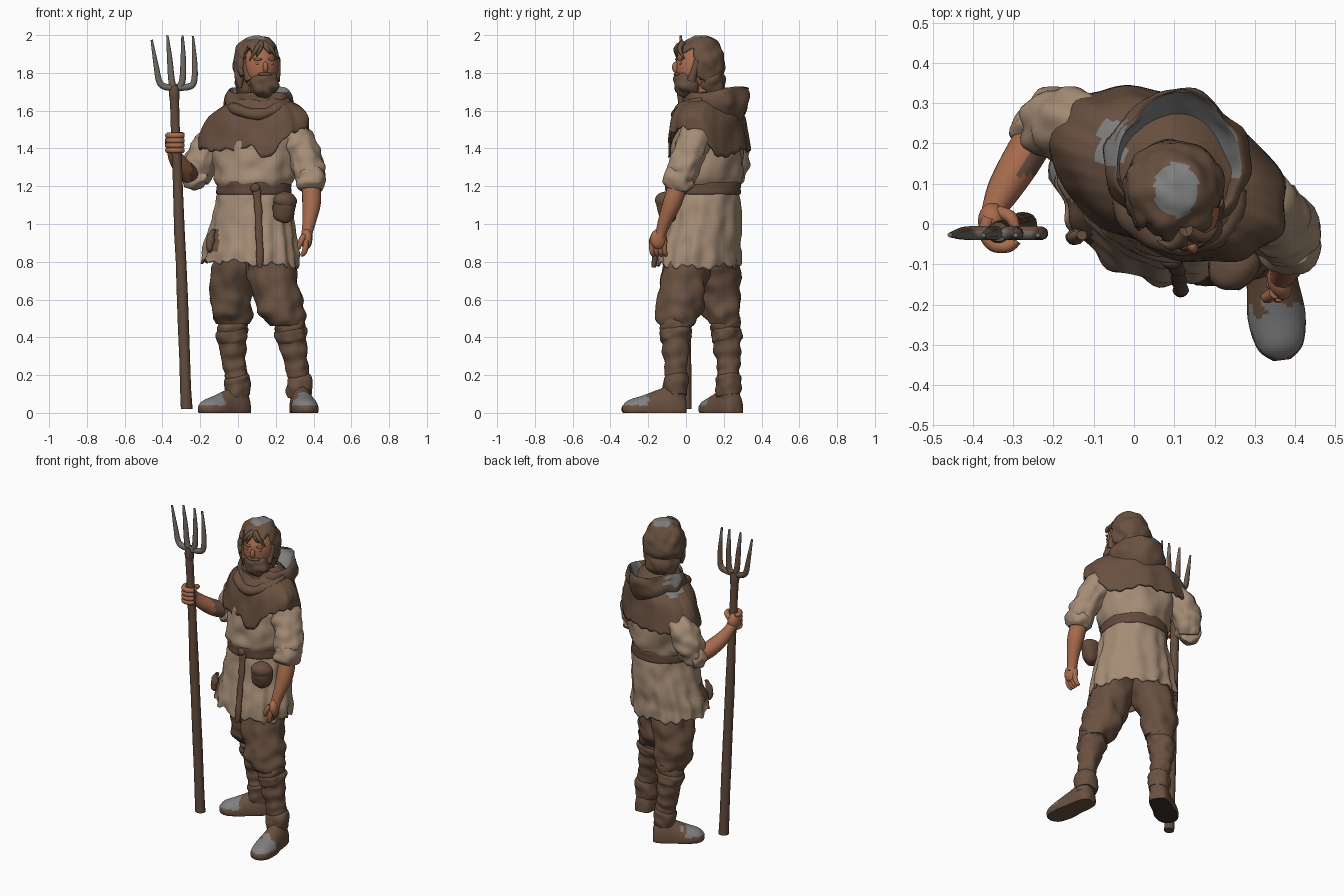
import bpy, bmesh, math
from mathutils import Vector, Matrix, noise

if "Cube" in bpy.data.objects:
    bpy.data.objects.remove(bpy.data.objects["Cube"])

def mat(name, r, g, b):
    m = bpy.data.materials.new(name)
    lin = [c / 12.92 if c < 0.04 else ((c + 0.055) / 1.055) ** 2.4 for c in (r, g, b)]
    m.diffuse_color = (*lin, 1)
    m.use_nodes = True
    m.node_tree.nodes["Principled BSDF"].inputs["Base Color"].default_value = m.diffuse_color
    return m

BROWN = mat("brown_wool", 0.41, 0.315, 0.25)
LINEN = mat("linen", 0.645, 0.55, 0.46)
SKIN = mat("skin", 0.65, 0.42, 0.30)
GREY = mat("worn_grey", 0.50, 0.50, 0.50)
DARK = mat("dark_sole", 0.22, 0.19, 0.18)
LEATHER = mat("belt_leather", 0.39, 0.29, 0.23)
WOOD = mat("wood", 0.39, 0.30, 0.24)
IRON = mat("iron", 0.44, 0.415, 0.39)
TURN = math.radians(-24)      # body turned to its right
HEAD = math.radians(14)       # head turned to its left

def finish(name, bm, mats, rule=None, thick=0):
    bmesh.ops.recalc_face_normals(bm, faces=bm.faces)
    bm.normal_update()
    for f in bm.faces:
        f.smooth = True
        if rule:
            f.material_index = int(rule(f.calc_center_median(), f.normal))
    me = bpy.data.meshes.new(name)
    bm.to_mesh(me)
    bm.free()
    for m in mats:
        me.materials.append(m)
    ob = bpy.data.objects.new(name, me)
    bpy.context.collection.objects.link(ob)
    if thick:
        s = ob.modifiers.new("thickness", 'SOLIDIFY')
        s.thickness, s.offset = thick, -1
        s.material_offset = 1 if name == "tunic_skirt" else 0   # brown lining
    return ob

def curve_points(pts, sub):
    """Smooth interpolation through (x, y, z, a, b) stations."""
    pts = [tuple(p) + ((p[3],) if len(p) == 4 else ()) for p in pts]
    out = []
    for i in range(len(pts) - 1):
        p0, p1, p2, p3 = pts[max(i - 1, 0)], pts[i], pts[i + 1], pts[min(i + 2, len(pts) - 1)]
        for s in range(sub):
            t = s / sub
            out.append([0.5 * (2 * b + (c - a) * t + (2 * a - 5 * b + 4 * c - d) * t * t
                               + (3 * b - a - 3 * c + d) * t ** 3) for a, b, c, d in zip(p0, p1, p2, p3)])
    return out + [list(pts[-1])]

def loft(name, pts, mats, n=32, rot=0.0, flat=True, folds=0, k=12, bump=0, freq=14,
         warp=None, rule=None, sub=5, cap=True, thick=0):
    """Elliptical rings along a path, level (flat) or square to the path."""
    st = curve_points(pts, sub)
    bm = bmesh.new()
    u = Vector((math.cos(rot), math.sin(rot), 0))
    v = Vector((-math.sin(rot), math.cos(rot), 0))
    rings = []
    for i, (x, y, z, a, b) in enumerate(st):
        c, t = Vector((x, y, z)), i / (len(st) - 1)
        if not flat:
            d = (Vector(st[min(i + 1, len(st) - 1)][:3]) - Vector(st[max(i - 1, 0)][:3])).normalized()
            w = u - d * u.dot(d)
            u = w.normalized() if w.length > 0.05 else d.orthogonal().normalized()
            v = d.cross(u)
        ring = []
        for j in range(n):
            ang = 2 * math.pi * j / n
            r = u * (max(a, 0.001) * math.cos(ang)) + v * (max(b, 0.001) * math.sin(ang))
            co = c + r * (1 + folds * t * math.cos(k * ang + 1.5 * math.sin(2 * ang + 1)))
            if bump:
                co += r.normalized() * bump * noise.noise(co * freq)
            if warp:
                co = warp(co, ang, t)
            ring.append(bm.verts.new(co))
        rings.append(ring)
    for r0, r1 in zip(rings, rings[1:]):
        for j in range(n):
            bm.faces.new((r0[j], r0[(j + 1) % n], r1[(j + 1) % n], r1[j]))
    if cap:
        bm.faces.new(rings[0])
        bm.faces.new(rings[-1])
    return finish(name, bm, mats, rule, thick)

def ball(name, c, r, mats, rot=0.0, bump=0, freq=16, keep=None, rule=None, seg=32, thick=0):
    bm = bmesh.new()
    bmesh.ops.create_uvsphere(bm, u_segments=seg, v_segments=seg * 2 // 3, radius=1)
    if keep:
        bad = [f for f in bm.faces if not keep(f.calc_center_median())]
        bmesh.ops.delete(bm, geom=bad, context='FACES')
    m = Matrix.Translation(c) @ Matrix.Rotation(rot, 4, 'Z') @ Matrix.Diagonal((*r, 1))
    for vt in bm.verts:
        n = vt.co.copy()
        vt.co = m @ n
        if bump:
            vt.co += n * bump * noise.noise(vt.co * freq)
    return finish(name, bm, mats, rule, thick)

# Trousers, wrapped calves and boots
legs = {
    "right": ([(.03, .13, .92, .13), (-.01, .15, .75, .13), (-.035, .175, .62, .11), (-.035, .185, .53, .11),
               (-.03, .2, .47, .08)],
              [(-.03, .205, .5, .078), (-.033, .215, .4, .077), (-.02, .225, .25, .06), (-.003, .225, .16, .058),
               (.0, .23, .06, .055)], (.05, .27), (-.2, .095), DARK),
    "left": ([(.16, .06, .92, .14), (.175, .0, .75, .132), (.212, -.025, .62, .122), (.232, -.042, .53, .122),
              (.26, -.05, .46, .085)],
             [(.268, -.055, .5, .08), (.282, -.053, .4, .078), (.312, -.055, .25, .058), (.325, -.055, .16, .056),
              (.332, -.06, .06, .055)], (.325, .0), (.368, -.338), BROWN),
}
FOOT = [(0, .03, .07), (.05, .05, .11), (.2, .062, .15), (.42, .064, .125), (.68, .072, .092), (.9, .057, .067), (1, .022, .035)]

def on_floor(co, ang, t):
    co.z = max(co.z, 0)
    return co

def wraps(co, ang, t):
    co.z += 0.012 * math.sin(ang + 1)
    return co

for side, (thigh, calf, heel, toe, sole) in legs.items():
    loft(side + "_trouser_leg", thigh, [BROWN], bump=.025, freq=14, sub=7)
    loft(side + "_calf_wrap", [(x, y, z, r * (1 + .03 * (-1) ** i)) for i, (x, y, z, r, _) in
                               enumerate(curve_points([c + (c[3],) for c in calf], 4))],
         [BROWN], warp=wraps, bump=.01, freq=20, sub=3)
    x, y, z, r = calf[1]
    loft(side + "_legging_cuff", [(x, y, z + .045, r * .95), (x, y, z + .03, r * 1.08), (x, y, z - .01, r * 1.06),
                                  (x, y, z - .03, r * .9)], [BROWN], warp=wraps, bump=.015, freq=20)
    x, y, z, r = calf[3]
    loft(side + "_boot_top", [(x, y, .2, .053), (x, y, .185, .066), (x, y, .14, .068), (x, y, .09, .062)],
         [BROWN], warp=wraps, bump=.012, freq=20)
    h, tv = Vector((*heel, 0)), Vector((*toe, 0))
    pts = [(*(h.lerp(tv, s))[:2], .02, w, top - .02) for s, w, top in FOOT]
    def boot_colour(c, n, h=h, tv=tv):
        s = (c - h).dot(tv - h) / (tv - h).length_squared + .15 * noise.noise(c * 25)
        return 2 if n.z < -.8 else 1 if n.z > .3 and s > .6 and c.z > .04 else 0
    loft(side + "_boot", pts, [BROWN, GREY, sole], n=48, flat=False, warp=on_floor, rule=boot_colour, sub=9)

# Tunic: bloused body, belt and ragged skirt
loft("tunic_body", [(.085, .1, 1.18, .18, .17), (.085, .1, 1.23, .21, .19), (.09, .11, 1.3, .222, .192),
                    (.09, .115, 1.42, .23, .178), (.09, .12, 1.5, .21, .15), (.1, .12, 1.6, .09, .08)],
     [LINEN], n=64, rot=TURN, bump=.018, freq=12)

def ragged(co, ang, t):
    co.z += t ** 4 * (.01 * math.sin(7 * ang) + .008 * math.sin(23 * ang) + .018 * math.cos(ang + 2.6))
    return co

def skirt_patch(c, n):
    return -.165 < c.x < -.105 and .86 < c.z < .965 + .1 * (c.x + .13) and c.y < .06

loft("tunic_skirt", [(.085, .1, 1.2, .18, .175), (.085, .098, 1.13, .2, .187), (.078, .092, 1.0, .224, .196),
                     (.068, .074, .87, .253, .208), (.065, .07, .788, .262, .212)],
     [LINEN, BROWN], n=112, rot=TURN, folds=.035, k=14, bump=.012, warp=ragged, rule=skirt_patch, cap=False, thick=.012)
loft("belt", [(.085, .1, 1.155, .18, .175), (.085, .1, 1.16, .198, .19), (.085, .1, 1.19, .199, .191),
              (.085, .1, 1.22, .196, .19), (.085, .1, 1.225, .18, .175)], [LEATHER], n=48, rot=TURN, bump=.006)
loft("belt_strap", [(.095, -.08, 1.22, .022, .012), (.105, -.11, 1.1, .02, .01), (.112, -.14, .95, .018, .01),
                    (.115, -.165, .84, .02, .014), (.115, -.17, .77, .012, .01)], [LEATHER], n=12, bump=.008, freq=20)
ball("belt_knot", (.092, -.092, 1.19), (.026, .02, .026), [LEATHER], seg=16)
ball("belt_pouch", (.243, -.1, 1.085), (.064, .052, .088), [LEATHER], rot=.35, bump=.012)
ball("pouch_flap", (.247, -.106, 1.125), (.063, .052, .05), [BROWN], rot=.35, bump=.01)
loft("hanging_rag", [(-.13, -.03, .97, .01), (-.145, -.03, .93, .022, .014), (-.15, -.035, .88, .02, .015),
                     (-.15, -.03, .85, .006)], [BROWN], n=12, bump=.01, freq=30)

# Sleeves with rolled cuffs
SLEEVES = {
    "right": [(-.06, .21, 1.46, .075), (-.14, .245, 1.425, .085), (-.19, .25, 1.35, .087), (-.21, .245, 1.28, .08),
              (-.222, .23, 1.23, .06)],
    "left": [(.24, .07, 1.49, .075), (.31, .045, 1.45, .088), (.355, .015, 1.36, .086), (.378, -.025, 1.26, .08),
             (.383, -.04, 1.2, .06)]}
for side, pts in SLEEVES.items():
    loft(side + "_sleeve", pts, [LINEN], n=40, flat=False, folds=.04, k=9, bump=.018, freq=18, sub=7)
loft("left_cuff", [(.382, -.03, 1.275, .07), (.384, -.036, 1.255, .08), (.384, -.044, 1.205, .08),
                   (.384, -.05, 1.18, .06)], [LINEN], flat=False, bump=.018, freq=22)
loft("right_cuff", [(-.21, .26, 1.245, .055), (-.22, .245, 1.25, .072), (-.237, .21, 1.265, .072),
                    (-.243, .195, 1.272, .05)], [LINEN], flat=False, bump=.018, freq=22)

# Bare forearms and hands
loft("right_forearm", [(-.225, .25, 1.25, .05), (-.275, .165, 1.28, .05), (-.32, .09, 1.335, .043),
                       (-.345, .04, 1.39, .032), (-.347, .01, 1.42, .033)], [SKIN, BROWN], flat=False, n=20,
     rule=lambda c, n: c.y > .12 and n.x > .3 and c.x > -.3)
loft("left_forearm", [(.385, -.035, 1.23, .048), (.39, -.07, 1.12, .05), (.378, -.11, 1.02, .037),
                      (.367, -.13, .96, .03), (.364, -.14, .93, .03)], [SKIN], flat=False, n=20)
ball("right_palm", (-.352, .008, 1.43), (.036, .045, .05), [SKIN], seg=20)
ball("left_palm", (.362, -.145, .92), (.03, .045, .055), [SKIN], rot=.3, seg=20)
for i in range(4):
    z = 1.39 + .026 * i
    arc = [(-.329 + .042 * math.cos(a), -.014 + .044 * math.sin(a), z, .016) for a in (2.4, 3.3, 4.2, 5.1, 5.7)]
    loft("right_finger_%d" % (i + 1), arc, [SKIN], flat=False, n=10)
    y = -.178 + .022 * i
    loft("left_finger_%d" % (i + 1), [(.36, y, .915, .015), (.358, y - .003, .88, .015), (.35, y, .85, .014),
                                      (.335, y + .006, .832, .009)], [SKIN], flat=False, n=10)
loft("right_thumb", [(-.335, .03, 1.45, .016), (-.305, .015, 1.47, .016), (-.292, -.02, 1.475, .01)], [SKIN], flat=False, n=10)
loft("left_thumb", [(.35, -.17, .94, .016), (.332, -.182, .905, .015), (.322, -.18, .87, .009)], [SKIN], flat=False, n=10)

# Shoulder mantle with a pointed, frayed hem, and the lowered hood
def peak(ang, centre, width):
    d = (ang - centre + math.pi) % (2 * math.pi) - math.pi
    return math.exp(-(d / width) ** 2)

def mantle_hem(co, ang, t):
    f = 1.5 * math.pi
    drop = .06 * math.sin(ang) ** 2 + .085 * peak(ang, f + .5, .28) - .03 * peak(ang, f + .2, .12) + .1 * peak(ang, .9, .4)
    co.z -= t ** 2 * (drop + .005 * math.sin(11 * ang) + .007 * math.sin(25 * ang))
    co.z += .05 * t * math.cos(ang)
    return co

def worn_patch(c, n):
    return n.z > .3 and -.09 < c.x < -.02 and .15 < c.y < .255

loft("mantle", [(.1, .115, 1.7, .1, .09), (.1, .12, 1.65, .165, .135), (.095, .125, 1.595, .255, .168),
                (.088, .125, 1.535, .302, .183), (.086, .125, 1.46, .313, .196)],
     [BROWN, GREY], n=96, rot=TURN, folds=.015, k=9, bump=.014, freq=10, warp=mantle_hem, cap=False, thick=.012,
     rule=worn_patch)

def hood_shape(co, ang, t):
    back = max(math.sin(ang), 0) ** 6
    co.z += .1 * (co.y - .14) + .008 * math.sin(3 * ang + 8 * t)
    co.y += (.02 if t < .6 else .03) * back
    return co

def hood_colour(c, n):
    inside = (c - Vector((.11, .15, c.z))).dot(n) < 0 and c.y > .12 and c.z < 1.725
    return inside or worn_patch(c, n)

loft("lowered_hood", [(.105, .135, 1.52, .13, .12), (.105, .145, 1.57, .165, .15), (.11, .15, 1.635, .18, .168),
                      (.11, .15, 1.685, .17, .162), (.108, .152, 1.708, .155, .156), (.105, .15, 1.68, .142, .145),
                      (.105, .14, 1.6, .1, .1)],
     [BROWN, GREY], n=64, rot=-.15, bump=.018, freq=13, warp=hood_shape, rule=hood_colour)
loft("neck_roll", [(-.045, .14, 1.63, .02), (-.015, .03, 1.61, .03), (.06, -.035, 1.585, .03), (.15, -.045, 1.585, .03),
                   (.23, .0, 1.62, .03), (.26, .09, 1.65, .02)], [BROWN], flat=False, n=16, bump=.012)

# Head, hair and beard
loft("neck", [(.1, .1, 1.55, .075), (.11, .085, 1.65, .065), (.115, .07, 1.78, .07)], [SKIN], n=24)
ball("face", (.118, .055, 1.83), (.095, .112, .135), [SKIN], rot=HEAD)

def hair_area(c):
    face = c.y < -.5 and c.z < .5 + .12 * math.sin(9 * c.x + 1)
    under = c.z < -.45 - .5 * max(min(c.y + .4, 1), 0)
    return not (face or under)

ball("hair", (.1, .078, 1.85), (.127, .13, .149), [BROWN, GREY], rot=HEAD, bump=.014, freq=20, seg=64, keep=hair_area,
     rule=lambda c, n: c.z > 1.93 and ((c.x - .105) / .055) ** 2 + ((c.y - .085) / .068) ** 2 < 1, thick=.035)
ball("nape_hair", (.092, .118, 1.755), (.108, .085, .105), [BROWN], rot=HEAD, bump=.02, freq=20)
ball("beard", (.137, .01, 1.745), (.078, .078, .075), [BROWN], rot=HEAD, bump=.014, freq=24)
hm = Matrix.Translation((.118, .055, 0)) @ Matrix.Rotation(HEAD, 4, 'Z')   # head frame
def at(x, y, z):
    return tuple(hm @ Vector((x, y, z)))
ball("nose", at(0, -.113, 1.83), (.014, .02, .03), [SKIN], rot=HEAD, seg=16)
ball("moustache", at(0, -.105, 1.793), (.04, .016, .011), [BROWN], rot=HEAD, seg=16)
ball("lower_lip", at(0, -.106, 1.778), (.02, .01, .006), [SKIN], rot=HEAD, seg=12)
for s, side in ((-1, "right"), (1, "left")):
    ball(side + "_eye", at(s * .036, -.097, 1.85), (.016, .007, .007), [SKIN], rot=HEAD, seg=12)
    ball(side + "_brow", at(s * .038, -.097, 1.872), (.024, .01, .007), [SKIN], rot=HEAD + s * .3, seg=12)
    loft(side + "_sideburn", [at(s * .088, -.02, 1.87) + (.014,), at(s * .085, -.03, 1.82) + (.018,),
                              at(s * .07, -.045, 1.76) + (.025,)], [BROWN], flat=False, n=12)
# Parted fringe locks and side locks
LOCKS = [(-.01, -.045, 1.885), (-.012, -.08, 1.865), (.0, .03, 1.9), (.0, .07, 1.875)]
for i, (x0, x1, z1) in enumerate(LOCKS):
    loft("fringe_lock_%d" % (i + 1), [at(x0, -.075, 1.96) + (.015,), at((x0 + x1) / 2, -.1, 1.925) + (.013,),
                                      at(x1, -.112 + abs(x1) * .4, z1) + (.003,)], [BROWN], flat=False, n=10)
loft("right_side_lock", [at(-.105, .02, 1.85) + (.025,), at(-.112, .01, 1.78) + (.026,), at(-.11, .0, 1.72) + (.008,)],
     [BROWN], flat=False, n=12)

# Hay fork: shaft, socket and four tines
loft("fork_shaft", [(-.272, .0, .02, .03), (-.302, -.008, .8, .028), (-.329, -.014, 1.43, .025), (-.338, -.02, 1.7, .023)],
     [WOOD], n=16, bump=.004)
loft("fork_socket", [(-.336, -.018, 1.65, .024), (-.337, -.02, 1.69, .028), (-.336, -.02, 1.735, .024)], [WOOD], n=16)
TINES = [[(-.33, 1.722), (-.38, 1.725), (-.415, 1.75), (-.432, 1.83), (-.457, 1.975)],
         [(-.338, 1.722), (-.347, 1.74), (-.354, 1.78), (-.362, 1.88), (-.374, 1.998)],
         [(-.328, 1.722), (-.303, 1.735), (-.292, 1.78), (-.29, 1.88), (-.294, 1.998)],
         [(-.34, 1.722), (-.27, 1.725), (-.234, 1.75), (-.229, 1.85), (-.239, 1.995)]]
for i, path in enumerate(TINES):
    loft("fork_tine_%d" % (i + 1), [(x, -.022 - .02 * (z - 1.72), z, r) for (x, z), r in
                                    zip(path, (.017, .018, .017, .014, .006))], [IRON, BROWN], flat=False, n=12,
         rule=lambda c, n: c.z < 1.9 and n.y > .5)

# Smooth shading that keeps sharp edges
bpy.ops.object.select_all(action='SELECT')
bpy.context.view_layer.objects.active = bpy.data.objects["face"]
bpy.ops.object.shade_smooth_by_angle(angle=math.radians(50))
